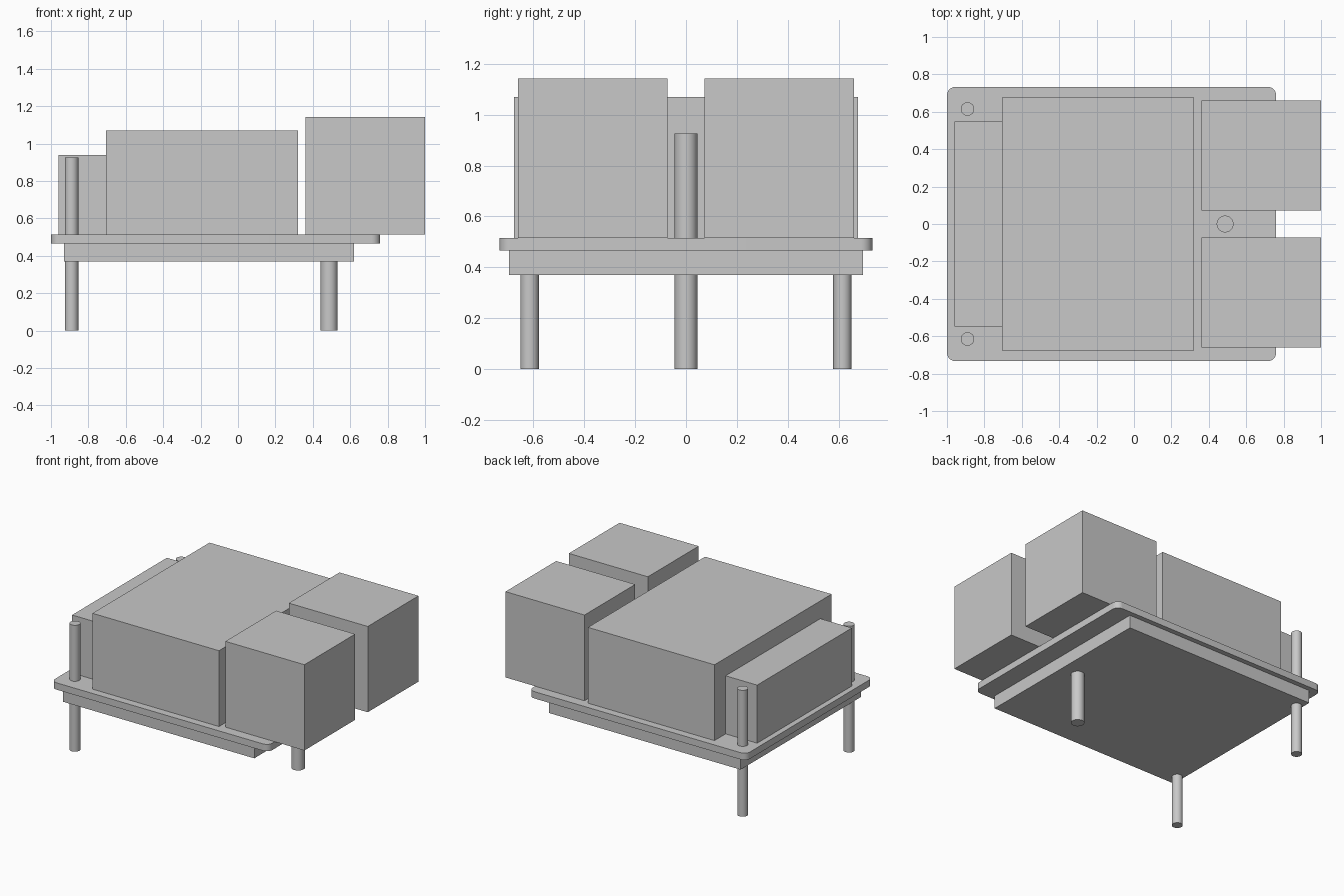
import bpy
import bmesh
import math

cube = bpy.data.objects.get("Cube")
if cube:
    bpy.data.objects.remove(cube, do_unlink=True)

grey = bpy.data.materials.new("plain_grey")
grey.use_nodes = True
colour = (0.58, 0.58, 0.58, 1)
grey.diffuse_color = colour
grey.node_tree.nodes["Principled BSDF"].inputs["Base Color"].default_value = colour


def finish(name, bm):
    mesh = bpy.data.meshes.new(name)
    bm.to_mesh(mesh)
    bm.free()
    mesh.materials.append(grey)
    obj = bpy.data.objects.new(name, mesh)
    bpy.context.collection.objects.link(obj)
    return obj


def box(name, x, y, z, corner=0):
    """Box between (low, high) limits, with optional rounded upright edges."""
    bm = bmesh.new()
    bmesh.ops.create_cube(bm, size=1)
    limits = (x, y, z)
    for v in bm.verts:
        v.co = [lim[1] if c > 0 else lim[0] for c, lim in zip(v.co, limits)]
    if corner:
        upright = [e for e in bm.edges
                   if abs(e.verts[0].co.z - e.verts[1].co.z) > 0.01]
        bmesh.ops.bevel(bm, geom=upright, offset=corner, segments=8,
                        profile=0.5, affect='EDGES')
    return finish(name, bm)


def pin(name, x, y, radius, height):
    bm = bmesh.new()
    bmesh.ops.create_cone(bm, cap_ends=True, segments=32, radius1=radius,
                          radius2=radius, depth=height)
    bmesh.ops.translate(bm, verts=bm.verts, vec=(x, y, height / 2))
    return finish(name, bm)


BOARD_BOTTOM, BOARD_TOP = 0.465, 0.515

# Main board and the slab under it
board = box("board", (-1, 0.76), (-0.733, 0.733), (BOARD_BOTTOM, BOARD_TOP), 0.045)
box("under_slab", (-0.93, 0.62), (-0.697, 0.697), (0.37, BOARD_BOTTOM))

# Blocks on top of the board
box("main_block", (-0.705, 0.32), (-0.677, 0.677), (BOARD_TOP, 1.07))
box("end_block", (-0.96, -0.705), (-0.548, 0.548), (BOARD_TOP, 0.94))
box("front_port", (0.36, 1), (-0.66, -0.073), (BOARD_TOP, 1.143))
box("back_port", (0.36, 1), (0.073, 0.66), (BOARD_TOP, 1.143))

# Pins through the board
round_parts = [
    board,
    pin("front_pin", -0.89, -0.615, 0.036, 0.925),
    pin("back_pin", -0.89, 0.615, 0.036, 0.925),
    pin("middle_pin", 0.487, 0, 0.045, 0.925),
]

# Smooth the round sides, keep the rims sharp
for obj in bpy.context.selected_objects:
    obj.select_set(False)
for obj in round_parts:
    obj.select_set(True)
bpy.context.view_layer.objects.active = board
bpy.ops.object.shade_smooth_by_angle(angle=math.radians(30))
